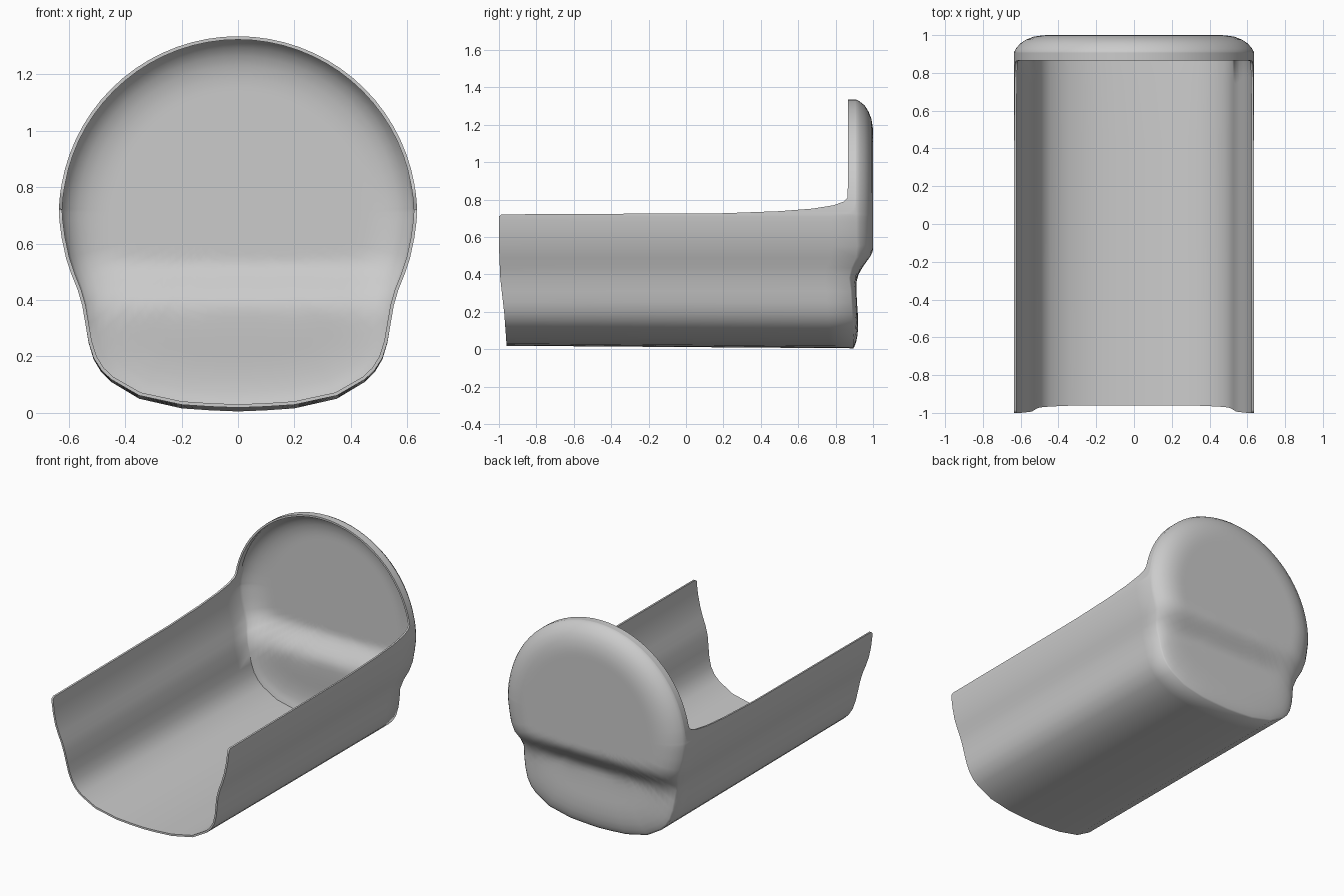
import bpy, bmesh, math

if "Cube" in bpy.data.objects:
    bpy.data.objects.remove(bpy.data.objects["Cube"])

R, CZ = 0.635, 0.70          # upper disc radius and centre height
FLARE = [(0.727, 0.2), (0.738, 0.5), (0.752, 0.68), (0.77, 0.79), (0.79, 0.845), (0.81, 0.863)]


def lerp_table(v, table):
    if v <= table[0][0]:
        return table[0][1]
    for (a, fa), (b, fb) in zip(table, table[1:]):
        if v <= b:
            return fa + (fb - fa) * (v - a) / (b - a)
    return table[-1][1]


def smooth(a, b, v):
    t = min(max((v - a) / (b - a), 0), 1)
    return t * t * (3 - 2 * t)


def back_depth(z):
    # end wall: shallow at the foot, stepped out behind the disc
    low = 0.925 - 0.015 * smooth(0.05, 0.36, z)
    return low + (1.0 - low) * smooth(0.37, 0.54, z)


def bevel_depth(z):
    return 0.03 + 0.06 * smooth(0.3, 0.6, z)


# Half outline from bottom centre to top: (x, z, y where the wall starts)
lower = [(0, 0.005), (0.1, 0.009), (0.2, 0.016), (0.35, 0.05), (0.45, 0.11), (0.485, 0.145),
         (0.512, 0.19), (0.53, 0.25), (0.54, 0.31), (0.552, 0.38), (0.568, 0.435),
         (0.59, 0.49), (0.61, 0.55), (0.625, 0.62), (0.633, 0.68), (0.635, 0.71)]
front = [(0.02, -0.96), (0.19, -0.972), (0.38, -0.993), (0.55, -1.0)]
half = [(x, z, lerp_table(z, front)) for x, z in lower]
half.append((R, 0.721, -0.985))
half += [(math.sqrt(R * R - (z - CZ) ** 2), z, y) for z, y in FLARE]
for i in range(16):
    a = math.radians(15 + 5 * i)
    half.append((R * math.cos(a), CZ + R * math.sin(a), 0.865))
half[-1] = (0, CZ + R, 0.865)
outline = half + [(-x, z, y) for x, z, y in reversed(half[1:-1])]

bm = bmesh.new()
rings = []
# Trough wall rows, with the floor dropping slightly towards the back
for t in (0, 0.25, 0.5, 0.75, 0.93, 1):
    row = []
    for x, z, y0 in outline:
        y = y0 + (back_depth(z) - bevel_depth(z) - y0) * t
        lift = 0.014 * (0.9 - y) / 1.9 * max(0, 1 - z / 0.3)
        row.append(bm.verts.new((x, y, z + lift)))
    rings.append(row)
# Rounded edge and stepped face of the end wall
cap = [(0.985, 0.8), (0.95, 0.5), (0.9, 0.27), (0.84, 0.1), (0.77, 0.02)]
cap += [(0.72 - 0.04 * i, 0) for i in range(18)]
for s, drop in cap:
    row = []
    for x, z, _ in outline:
        zz = CZ + (z - CZ) * s
        row.append(bm.verts.new((x * s, back_depth(zz) - drop * bevel_depth(z), zz)))
    rings.append(row)

n = len(outline)
for a, b in zip(rings, rings[1:]):
    for i in range(n):
        j = (i + 1) % n
        bm.faces.new((b[i], b[j], a[j], a[i]))
centre = bm.verts.new((0, back_depth(CZ), CZ))
for i in range(n):
    bm.faces.new((centre, rings[-1][(i + 1) % n], rings[-1][i]))

mesh = bpy.data.meshes.new("scoop_shell")
bm.to_mesh(mesh)
bm.free()
shell = bpy.data.objects.new("scoop_shell", mesh)
bpy.context.collection.objects.link(shell)

# Thin wall thickness
solid = shell.modifiers.new("thickness", 'SOLIDIFY')
solid.thickness = 0.012
solid.offset = -1
bpy.context.view_layer.objects.active = shell
shell.select_set(True)
bpy.ops.object.modifier_apply(modifier="thickness")
bpy.ops.object.shade_smooth_by_angle(angle=math.radians(65))
